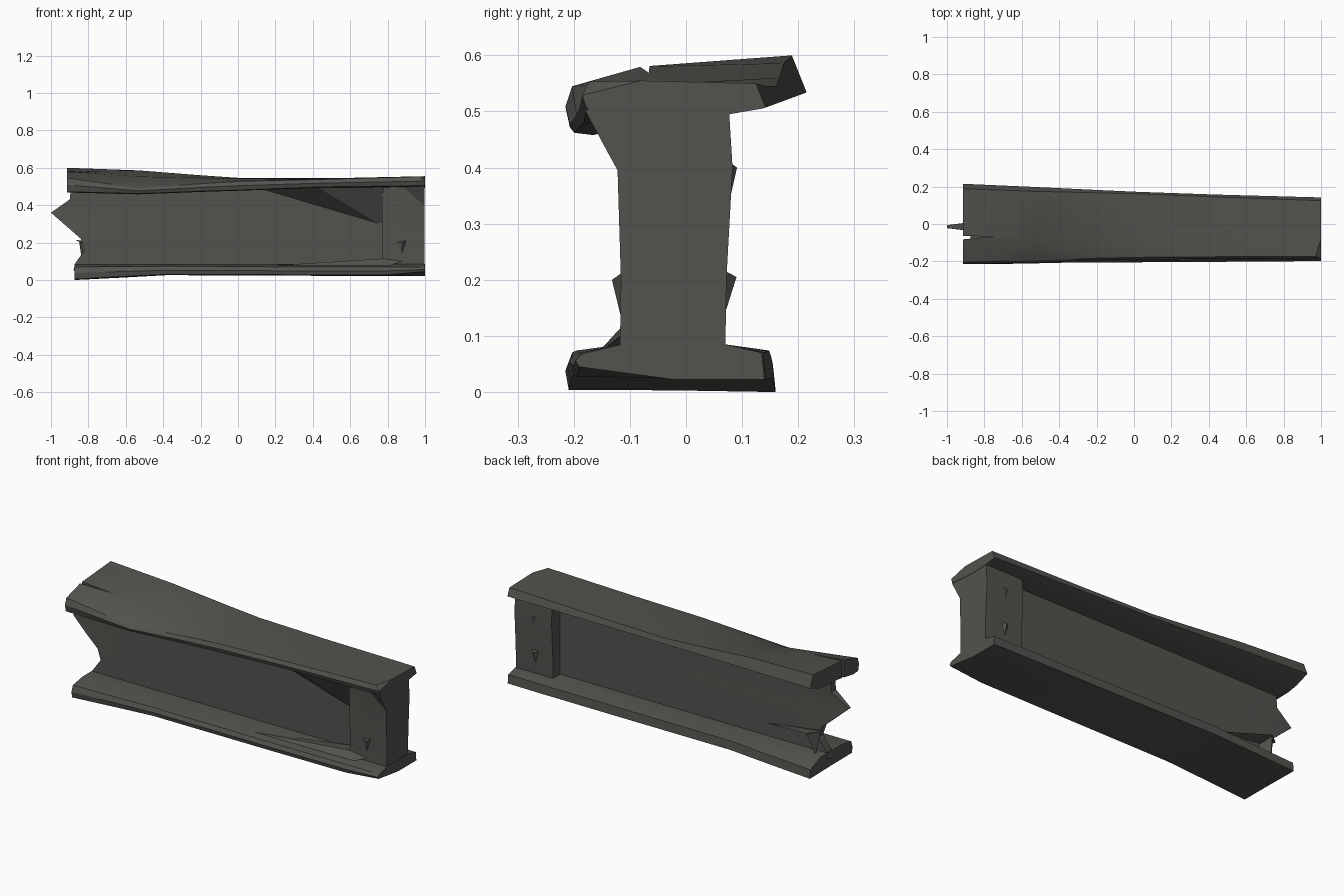
import bpy, bmesh, math

cube = bpy.data.objects.get("Cube")
if cube:
    bpy.data.objects.remove(cube, do_unlink=True)

steel = bpy.data.materials.new("dark_steel")
steel.use_nodes = True
COLOUR = (0.085, 0.085, 0.077, 1)
steel.diffuse_color = COLOUR
bsdf = steel.node_tree.nodes["Principled BSDF"]
bsdf.inputs["Base Color"].default_value = COLOUR
bsdf.inputs["Roughness"].default_value = 0.8


def shade(ob):
    bpy.ops.object.select_all(action='DESELECT')
    ob.select_set(True)
    bpy.context.view_layer.objects.active = ob
    bpy.ops.object.shade_smooth_by_angle(angle=math.radians(25))


def finish(name, bm):
    """Turn a bmesh into a shaded, coloured object."""
    bmesh.ops.recalc_face_normals(bm, faces=bm.faces)
    mesh = bpy.data.meshes.new(name)
    bm.to_mesh(mesh)
    bm.free()
    ob = bpy.data.objects.new(name, mesh)
    bpy.context.collection.objects.link(ob)
    mesh.materials.append(steel)
    shade(ob)
    return ob


def loft(name, sections):
    """Skin closed sections with equal point counts and cap both ends."""
    bm = bmesh.new()
    rings = [[bm.verts.new(p) for p in s] for s in sections]
    n = len(rings[0])
    for a, b in zip(rings, rings[1:]):
        for i in range(n):
            j = (i + 1) % n
            bm.faces.new((a[i], a[j], b[j], b[i]))
    caps = [bm.faces.new(rings[0]), bm.faces.new(rings[-1])]
    bmesh.ops.recalc_face_normals(bm, faces=bm.faces)
    bm.normal_update()
    bmesh.ops.triangulate(bm, faces=caps, ngon_method='EAR_CLIP')
    bmesh.ops.triangulate(bm, faces=[f for f in bm.faces if len(f.verts) > 3])
    return finish(name, bm)


def shard(name, points):
    """Solid splinter spanning a few points."""
    bm = bmesh.new()
    for p in points:
        bm.verts.new(p)
    bmesh.ops.convex_hull(bm, input=bm.verts)
    return finish(name, bm)


def cut(target, cutter):
    mod = target.modifiers.new("cut", 'BOOLEAN')
    mod.operation = 'DIFFERENCE'
    mod.solver = 'EXACT'
    mod.object = cutter
    bpy.context.view_layer.objects.active = target
    bpy.ops.object.modifier_apply(modifier=mod.name)
    bpy.data.objects.remove(cutter, do_unlink=True)
    shade(target)


# Top flange: x, front y, front bottom, front top, middle top, back y, back top
def top_section(x, yf, fb, ft, mt, yb, bt):
    bb = 0.507 + 0.37 * (yb - 0.142)
    xf = x - 0.03 if x > 0.9 else x
    return [(x, yf + 0.008, fb), (x, yf, (fb + ft) / 2), (xf, yf + 0.012, ft), (x, -0.08, mt),
            (x, yb - 0.4 * (bt - bb), bt), (x, yb, bb), (x, 0.135, 0.505),
            (x, 0.07, 0.494), (x, -0.03, 0.492), (x, -0.165, fb - 0.004)]


top_flange = loft("top_flange", [top_section(*s) for s in (
    (-0.915, -0.215, 0.472, 0.545, 0.58, 0.215, 0.60),
    (-0.53, -0.207, 0.462, 0.492, 0.553, 0.198, 0.586),
    (-0.2, -0.195, 0.475, 0.515, 0.547, 0.182, 0.56),
    (0.02, -0.19, 0.482, 0.528, 0.542, 0.172, 0.545),
    (0.45, -0.187, 0.498, 0.538, 0.543, 0.157, 0.545),
    (1.0, -0.185, 0.505, 0.553, 0.555, 0.142, 0.55),
)])

# Split torn into the broken end of the top flange
split = shard("split_cutter", [(x, y, z) for z in (0.4, 0.7)
                               for x, y in ((-0.95, -0.085), (-0.95, -0.065), (-0.73, -0.066))])
split.hide_render = True
cut(top_flange, split)


# Bottom flange: x, front y, front bottom, front top, middle bottom, back y, back bottom
def bottom_section(x, yf, fb, ft, mb, yb, bb):
    return [(x, yf + 0.006, fb), (x, yf, (fb + ft) / 2), (x, yf + 0.012, ft),
            (x, -0.115, 0.085), (x, 0.07, 0.085),
            (x, yb - 0.005, bb + 0.048), (x, yb, bb), (x, -0.02, mb)]


loft("bottom_flange", [bottom_section(*s) for s in (
    (-0.875, -0.215, 0.004, 0.07, 0.003, 0.16, 0.0),
    (-0.6, -0.212, 0.02, 0.072, 0.016, 0.157, 0.014),
    (-0.38, -0.207, 0.03, 0.074, 0.028, 0.153, 0.026),
    (0.3, -0.203, 0.028, 0.07, 0.026, 0.147, 0.023),
    (0.8, -0.2, 0.028, 0.07, 0.024, 0.143, 0.022),
    (1.0, -0.197, 0.045, 0.068, 0.022, 0.14, 0.022),
)])

# Web plate in slices up its height: height, broken edge x, half thickness there
loft("web", [[(x, -0.014 + side * t, z) for x, t, side in
              ((0.9, 0.022, -1), (0.9, 0.022, 1), (-0.7, 0.022, 1), (edge, half, 1),
               (edge, half, -1), (-0.7, 0.022, -1))]
             for z, edge, half in ((0.05, -0.88, 0.022), (0.09, -0.87, 0.022),
                                   (0.16, -0.82, 0.022), (0.22, -0.84, 0.022),
                                   (0.29, -0.92, 0.018), (0.36, -1.0, 0.008),
                                   (0.43, -0.9, 0.02), (0.52, -0.89, 0.022))])


# Thick end block, flaring into the top flange at the outer end
def block_section(x, flare):
    return [(x, -0.118, 0.06), (x, -0.116, 0.2), (x, -0.122, 0.395),
            (x, -0.122 - flare, 0.502), (x, -0.08, 0.53), (x, 0.075, 0.53),
            (x, 0.083, 0.4), (x, 0.072, 0.2), (x, 0.07, 0.06)]


loft("end_block", [block_section(0.77, 0.0), block_section(0.88, 0.01),
                   block_section(0.998, 0.058)])

# Buckled fold between the web, top flange and end block
shard("web_fold", [(0.13, -0.033, 0.484), (0.42, -0.155, 0.499), (0.78, -0.025, 0.285),
                   (0.78, -0.118, 0.465), (0.78, -0.145, 0.505), (0.78, -0.02, 0.5)])

# Torn strip peeled away from the back of the web
shard("torn_web_top", [(-0.48, 0.0, 0.15), (-0.8, 0.09, 0.205), (-0.87, 0.03, 0.215),
                       (-0.82, -0.01, 0.19)])
shard("torn_web_stem", [(-0.8, 0.085, 0.2), (-0.85, 0.03, 0.21), (-0.83, 0.045, 0.075),
                        (-0.8, 0.0, 0.075), (-0.78, 0.0, 0.18)])

# Long crack lifted from the front of the bottom flange
shard("flange_crack", [(0.2, -0.15, 0.078), (0.78, -0.116, 0.115), (0.88, -0.117, 0.1),
                       (0.78, -0.03, 0.105), (0.8, -0.15, 0.074)])

# Small burrs on the end block faces
for name, y, out, z in (("front_burr", -0.115, -0.017, 0.2), ("back_top_burr", 0.075, 0.016, 0.4),
                        ("back_bottom_burr", 0.068, 0.022, 0.205)):
    shard(name, [(0.88, y + out, z), (0.85, y, z + 0.005), (0.9, y, z + 0.012),
                 (0.875, y, z - 0.07)])
